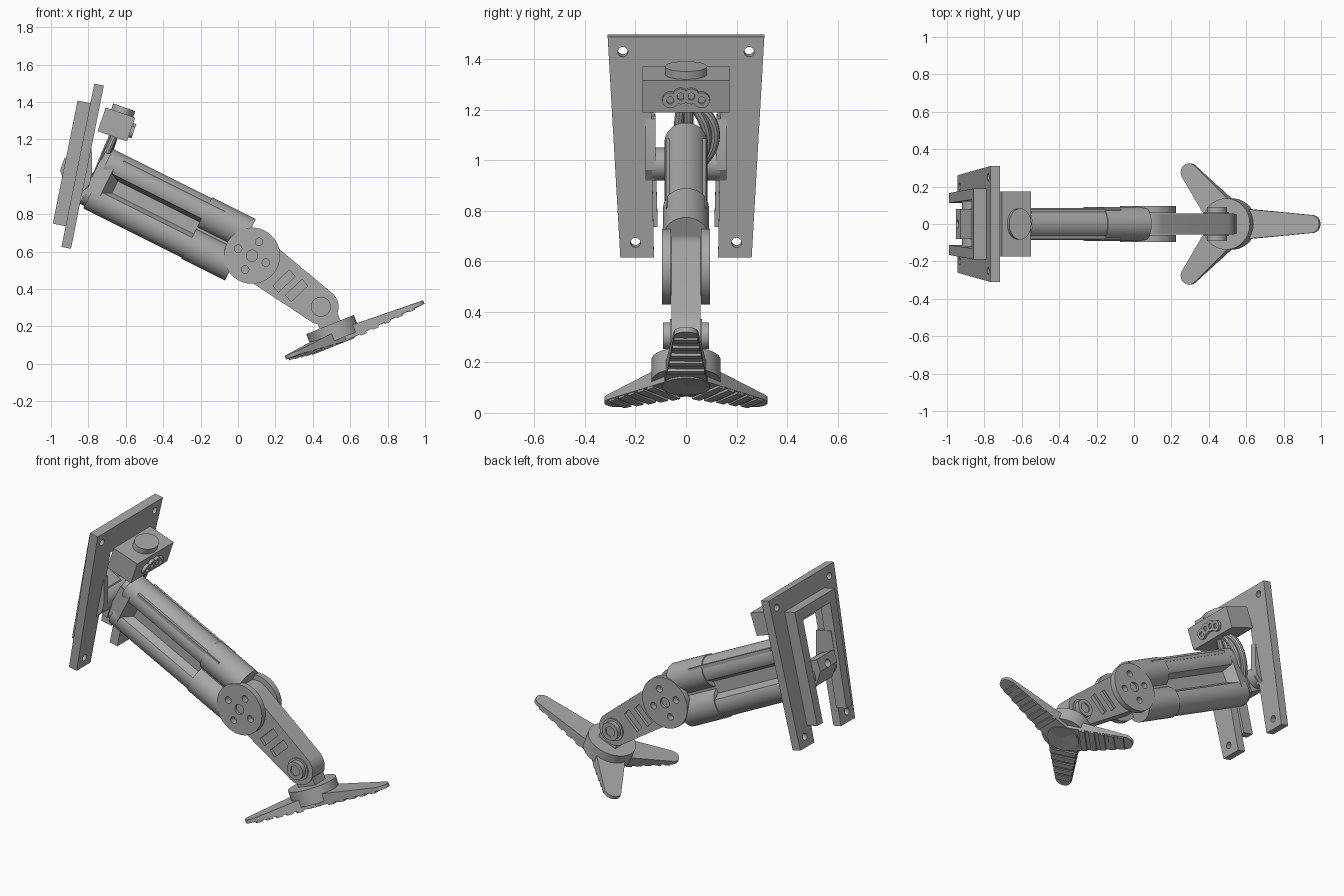
import bpy, bmesh
from math import sin, cos, acos, pi, radians
from mathutils import Matrix, Vector

if "Cube" in bpy.data.objects:
    bpy.data.objects.remove(bpy.data.objects["Cube"])

gray = bpy.data.materials.new("machined_gray")
gray.use_nodes = True
gray.diffuse_color = (0.4, 0.4, 0.4, 1)
gray.node_tree.nodes["Principled BSDF"].inputs["Base Color"].default_value = (0.4, 0.4, 0.4, 1)


def frame(x, z, angle):
    """Local frame in the side plane, its x axis raised by angle degrees."""
    return Matrix.Translation((x, 0, z)) @ Matrix.Rotation(radians(-angle), 4, 'Y')


def finish(ob):
    bpy.ops.object.select_all(action='DESELECT')
    ob.select_set(True)
    bpy.context.view_layer.objects.active = ob
    bpy.ops.object.shade_smooth_by_angle(angle=radians(30))


def prism(name, outline, lo, hi, axis, m):
    """Extrude a 2D outline between lo and hi along a local axis."""
    place = {'X': lambda a, b, d: (d, a, b),
             'Y': lambda a, b, d: (a, d, b),
             'Z': lambda a, b, d: (a, b, d)}[axis]
    bm = bmesh.new()
    rings = [[bm.verts.new(place(a, b, d)) for a, b in outline] for d in (lo, hi)]
    bm.faces.new(rings[0])
    bm.faces.new(rings[1])
    n = len(outline)
    for i in range(n):
        j = (i + 1) % n
        bm.faces.new((rings[0][i], rings[0][j], rings[1][j], rings[1][i]))
    bmesh.ops.recalc_face_normals(bm, faces=bm.faces)
    mesh = bpy.data.meshes.new(name)
    bm.to_mesh(mesh)
    bm.free()
    mesh.materials.append(gray)
    ob = bpy.data.objects.new(name, mesh)
    bpy.context.collection.objects.link(ob)
    ob.matrix_world = m
    finish(ob)
    return ob


def arc(a, b, r, start=0, end=360, n=40, squash=1):
    full = end - start == 360
    steps = n if full else n - 1
    return [(a + squash * r * cos(radians(start + (end - start) * i / steps)),
             b + r * sin(radians(start + (end - start) * i / steps))) for i in range(n)]


def capsule(length, r0, r1):
    """Tapered rounded bar from the origin along the first axis."""
    t = acos((r0 - r1) / length) * 180 / pi
    return arc(0, 0, r0, t, 360 - t, 24) + arc(length, 0, r1, -t, t, 24)


def rect(a0, a1, b0, b1):
    return [(a0, b0), (a1, b0), (a1, b1), (a0, b1)]


def cut(ob, cutters):
    bpy.context.view_layer.update()
    for c in cutters:
        mod = ob.modifiers.new("cut", 'BOOLEAN')
        mod.operation, mod.solver, mod.object = 'DIFFERENCE', 'EXACT', c
        bpy.context.view_layer.objects.active = ob
        bpy.ops.object.modifier_apply(modifier=mod.name)
        bpy.data.objects.remove(c)
    finish(ob)


def arch(bottom, top, out0, out1, in0, in1, bar):
    """Upside-down U with tapered legs."""
    half = [(in1, top - bar), (in0, bottom), (out0, bottom), (out1, top)]
    return half + [(-a, b) for a, b in reversed(half)]


# Mounting plate and the rear frame behind it
P = frame(-0.893, 0.615, -11.4)
plate = prism("mounting_plate", arch(0, 0.89, 0.26, 0.31, 0.127, 0.14, 0.17), -0.052, 0, 'X', P)
cut(plate, [prism("screw_hole", arc(s * y, z, 0.02, n=20), -0.1, 0.1, 'X', P)
            for s in (1, -1) for y, z in ((0.25, 0.83), (0.2, 0.06))])
prism("rear_frame", arch(0.113, 0.784, 0.165, 0.19, 0.112, 0.13, 0.06), -0.122, -0.052, 'X', P)

# Hip joint: pin, block and the two ears that carry it
prism("hip_pin", arc(-0.035, 0.37, 0.065), -0.135, 0.135, 'Y', P)
block = prism("hip_block", [(-0.14, 0.4), (-0.13, 0.47), (-0.03, 0.44), (0.03, 0.36),
                            (0.02, 0.28), (-0.09, 0.31)], -0.08, 0.08, 'Y', P)
cut(block, [prism("block_hole", arc(0, 0.42, 0.022, n=20), -0.2, -0.07, 'X', P)])
for s in (1, -1):
    prism("hip_ear", [(-0.1, 0.31), (0.0, 0.31), (0.03, 0.36), (0.03, 0.42), (0.0, 0.56),
                      (-0.1, 0.56)], s * 0.12, s * 0.16, 'Y', P)

# Connector box with cap and sockets
B = frame(-0.65, 1.28, -19)
prism("connector_box", rect(-0.083, 0.083, -0.067, 0.067), -0.173, 0.173, 'Y', B)
prism("box_cap", arc(0.01, 0, 0.083, squash=0.75), 0.06, 0.1, 'Z', B)
for y, z in ((-0.062, -0.012), (-0.021, 0.004), (0.021, 0.004), (0.062, -0.012)):
    socket = prism("socket", arc(y, z, 0.032, n=24), 0.07, 0.1, 'X', B)
    cut(socket, [prism("socket_hole", arc(y, z, 0.015, n=16), 0.088, 0.2, 'X', B)])

# Upper leg: twin tubes joined by a recessed web
L = frame(0.075, 0.578, -26.57)
lobe = arc(0, 0.0925, 0.085, -25, 205, 32)
half = [(0.03, 0.035)] + lobe + [(-0.03, 0.035)]
prism("twin_tube_body", half + [(-a, -b) for a, b in half], -0.92, -0.08, 'X', L)
prism("body_end_block", [(-0.955, -0.07), (-0.87, -0.085), (-0.82, -0.03),
                         (-0.82, 0.03), (-0.87, 0.085), (-0.955, 0.07)], -0.1, 0.1, 'Z', L)
for s in (1, -1):
    prism("tube_sleeve", arc(0, s * 0.0925, 0.091), -0.33, -0.07, 'X', L)
    prism("tube_end", arc(0, s * 0.0925, 0.07), -0.95, -0.9, 'X', L)
    prism("side_rail", rect(-0.84, -0.235, 0.127, 0.147), s * 0.06, s * 0.08, 'Y', L)

# Knee discs with a bore and four holes
for s in (1, -1):
    disc = prism("knee_disc", arc(0, 0, 0.15, n=64), s * 0.06, s * 0.095, 'Y', L)
    holes = [prism("knee_bore", arc(0, 0, 0.03, n=24), s * 0.08, s * 0.2, 'Y', L)]
    for k in range(4):
        t = radians(90 + 90 * k)
        holes.append(prism("knee_hole", arc(0.083 * cos(t), 0.083 * sin(t), 0.02, n=20),
                           s * 0.05, s * 0.2, 'Y', L))
    cut(disc, holes)

# Lower link with two slanted grooves on each side
K = frame(0.075, 0.578, -36.6)
link = prism("lower_link", capsule(0.458, 0.12, 0.095), -0.057, 0.057, 'Y', K)
cut(link, [prism("groove", [(x, -0.05), (x + 0.045, -0.06), (x + 0.065, 0.06), (x + 0.02, 0.07)],
                 s * 0.04, s * 0.1, 'Y', K @ Matrix.Translation((0, 0, -0.012)))
           for s in (1, -1) for x in (0.185, 0.27)])

# Ankle bolts
A = frame(0.443, 0.305, 21.9)
for s in (1, -1):
    prism("ankle_washer", arc(0, 0, 0.066), s * 0.05, s * 0.064, 'Y', A)
    bolt = prism("ankle_bolt", arc(0, 0, 0.053, n=32), s * 0.05, s * 0.092, 'Y', A)
    cut(bolt, [prism("bolt_socket", arc(0, 0, 0.032, n=6), s * 0.085, s * 0.2, 'Y', A)])

# Foot hub and three ridged toes
F = frame(0.492, 0.21, 21.9)
prism("foot_hub", arc(0, 0, 0.137, n=64), -0.09, 0, 'Z', F)
prism("ankle_post", rect(-0.06, 0.06, -0.05, 0.05), -0.02, 0.05, 'Z', F)
for angle, length, root in ((0, 0.462, 0.088), (131, 0.365, 0.095), (-131, 0.365, 0.095)):
    T = F @ Matrix.Rotation(radians(angle), 4, 'Z')
    toe = prism("toe", capsule(length, root, 0.048), -0.116, -0.04, 'Z', T)
    for v in toe.data.vertices:
        t = max(0, min(1, v.co.x / length))
        v.co.z += t * (0.03 if v.co.z < -0.08 else -0.025)
    finish(toe)
    for k in range(5):
        x = length * (0.28 + 0.155 * k)
        w0 = root + (0.045 - root) * x / length
        w1 = root + (0.045 - root) * (x + 0.035) / length
        z = -0.124 + 0.03 * x / length
        prism("toe_ridge", [(x, -w0), (x + 0.035, -w1), (x + 0.035, w1), (x, w0)],
              z, z + 0.03, 'Z', T)

# Hoses from the connector box into the leg
routes = [
    [(-0.66, -0.02, 1.22), (-0.70, -0.03, 1.13), (-0.76, -0.03, 1.00)],
    [(-0.67, 0.01, 1.22), (-0.71, 0.01, 1.13), (-0.77, 0.01, 0.98)],
    [(-0.66, 0.03, 1.22), (-0.69, 0.075, 1.13), (-0.73, 0.08, 1.05), (-0.78, 0.04, 0.98)],
    [(-0.67, 0.05, 1.22), (-0.69, 0.105, 1.15), (-0.73, 0.11, 1.06), (-0.79, 0.05, 0.97)],
]
for route in routes:
    cu = bpy.data.curves.new("hose", 'CURVE')
    cu.dimensions, cu.bevel_depth, cu.bevel_resolution = '3D', 0.019, 3
    cu.materials.append(gray)
    sp = cu.splines.new('BEZIER')
    sp.bezier_points.add(len(route) - 1)
    for p, co in zip(sp.bezier_points, route):
        p.co = Vector(co)
        p.handle_left_type = p.handle_right_type = 'AUTO'
    ob = bpy.data.objects.new("hose", cu)
    bpy.context.collection.objects.link(ob)
    bpy.ops.object.select_all(action='DESELECT')
    ob.select_set(True)
    bpy.context.view_layer.objects.active = ob
    bpy.ops.object.convert(target='MESH')
    finish(bpy.context.object)
